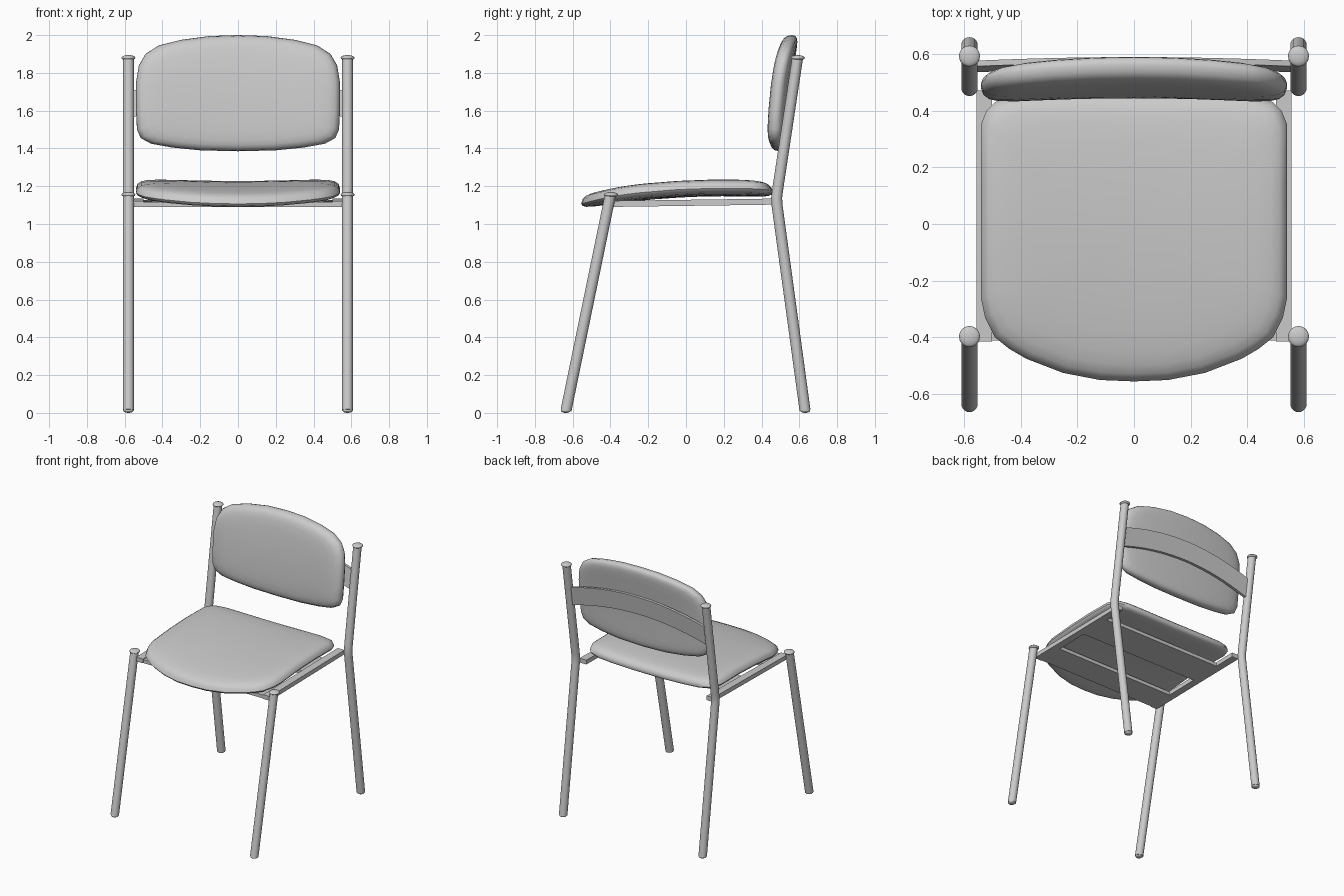
import bpy, bmesh, math
from mathutils import Vector

cube = bpy.data.objects.get("Cube")
if cube:
    bpy.data.objects.remove(cube, do_unlink=True)

grey = bpy.data.materials.new("light grey")
grey.use_nodes = True
grey.diffuse_color = (0.6, 0.6, 0.6, 1)
grey.node_tree.nodes["Principled BSDF"].inputs["Base Color"].default_value = (0.6, 0.6, 0.6, 1)


def finish(name, bm, smooth_angle=None):
    bmesh.ops.recalc_face_normals(bm, faces=bm.faces[:])
    mesh = bpy.data.meshes.new(name)
    bm.to_mesh(mesh)
    bm.free()
    mesh.materials.append(grey)
    obj = bpy.data.objects.new(name, mesh)
    bpy.context.collection.objects.link(obj)
    if smooth_angle:
        bpy.ops.object.select_all(action='DESELECT')
        obj.select_set(True)
        bpy.context.view_layer.objects.active = obj
        bpy.ops.object.shade_smooth_by_angle(angle=math.radians(smooth_angle))
    return obj


def bridge(bm, a, b):
    for i in range(len(a)):
        j = (i + 1) % len(a)
        bm.faces.new((a[i], a[j], b[j], b[i]))


def cushion(name, half, centre, warp):
    """Pad lofted from scaled copies of a mirrored outline; warp(a, b, h) bends it."""
    outline = half + [(-a, b) for a, b in half[-2:0:-1]]
    rim = [(1, 0), (0.985, 0.45), (0.95, 0.72), (0.89, 0.88), (0.8, 0.96)]
    inner = [(s, 1) for s in (0.65, 0.45, 0.25)]
    top = rim + inner
    layers = [(s, -h) for s, h in reversed(top[1:])] + top
    bm = bmesh.new()
    rings = [[bm.verts.new(warp(a * s, centre + (b - centre) * s, h)) for a, b in outline]
             for s, h in layers]
    for lower, upper in zip(rings, rings[1:]):
        bridge(bm, lower, upper)
    for ring, h in ((rings[0], -1), (rings[-1], 1)):
        mid = bm.verts.new(warp(0, centre, h))
        for i in range(len(ring)):
            bm.faces.new((ring[i - 1], ring[i], mid))
    return finish(name, bm, 50)


def tube(name, points, radius, sides=20):
    """Round tube with mitred bends in the plane of constant x."""
    pts = [Vector(p) for p in points]
    bm = bmesh.new()
    rings = []
    for i, p in enumerate(pts):
        d = (pts[min(i + 1, len(pts) - 1)] - pts[max(i - 1, 0)]).normalized()
        side = Vector((1, 0, 0))
        other = d.cross(side)
        rings.append([bm.verts.new(p + radius * (math.cos(t) * side + math.sin(t) * other))
                      for t in (2 * math.pi * k / sides for k in range(sides))])
    for a, b in zip(rings, rings[1:]):
        bridge(bm, a, b)
    bm.faces.new(rings[0])
    bm.faces.new(rings[-1])
    return finish(name, bm, 40)


def button(name, loc, radius, height):
    bm = bmesh.new()
    bmesh.ops.create_uvsphere(bm, u_segments=20, v_segments=10, radius=1)
    bmesh.ops.scale(bm, vec=(radius, radius, height), verts=bm.verts)
    bmesh.ops.translate(bm, vec=loc, verts=bm.verts)
    return finish(name, bm, 60)


def bar(name, x0, x1, y0, y1, thick=0.032):
    """Flat bar following the slight slope of the seat frame."""
    bm = bmesh.new()
    bmesh.ops.create_cube(bm, size=1)
    for v in bm.verts:
        y = y1 if v.co.y > 0 else y0
        v.co = (x1 if v.co.x > 0 else x0, y,
                1.096 + 0.014 * y + (thick if v.co.z > 0 else 0))
    return finish(name, bm)


# Seat pad
seat_half = [(0, .46), (.15, .46), (.3, .457), (.42, .45), (.49, .43), (.52, .40), (.54, .35),
             (.54, .15), (.54, -.05), (.54, -.26), (.525, -.33), (.49, -.40), (.44, -.44),
             (.38, -.475), (.25, -.525), (.12, -.55), (0, -.555)]
cushion("seat_pad", seat_half, -0.03,
        lambda a, b, h: (a, b, 1.175 - 0.12 * (b - 0.2) ** 2 + 0.05 * a * a
                         + h * (0.053 if h > 0 else 0.028)))

# Backrest pad
back_half = [(0, 2), (.15, 1.995), (.3, 1.975), (.42, 1.945), (.49, 1.90), (.525, 1.84),
             (.54, 1.75), (.54, 1.6), (.535, 1.5), (.515, 1.455), (.46, 1.425),
             (.35, 1.405), (.2, 1.39), (0, 1.385)]
cushion("backrest_pad", back_half, 1.68,
        lambda a, b, h: (a, 0.497 + 0.18 * (b - 1.4) ** 2 - 0.08 * a * a
                         - h * (0.055 if h > 0 else 0.04), b))

# Legs, caps, feet and side rails
for side, s in (("left", 1), ("right", -1)):
    x = 0.58 * s
    tube(side + "_front_leg", [(x, -.635, .014), (x, -.40, 1.155)], 0.029)
    tube(side + "_back_leg", [(x, .63, .014), (x, .482, 1.10), (x, .48, 1.14), (x, .485, 1.18),
                              (x, .59, 1.875)], 0.029)
    button(side + "_front_cap", (x, -.397, 1.155), 0.037, 0.014)
    button(side + "_back_cap", (x, .592, 1.88), 0.037, 0.014)
    button(side + "_front_foot", (x, -.636, .013), 0.027, 0.013)
    button(side + "_back_foot", (x, .631, .013), 0.027, 0.013)
    inner, outer = 0.5 * s, 0.556 * s
    bar(side + "_seat_rail", min(inner, outer), max(inner, outer), -.415, .47)

# Slats beneath the seat
bar("rear_slat", -.5, .5, .05, .30, 0.026)
bar("front_slat", -.5, .5, -.41, -.21, 0.026)

# Arched band behind the backrest
bm = bmesh.new()
rings = []
steps = 20
for i in range(steps + 1):
    t = 2 * i / steps - 1
    rise = 0.09 * (1 - t * t)
    ring = []
    for dz, dy in ((-.07, -.01), (.07, -.01), (.07, .01), (-.07, .01)):
        z = 1.63 + rise + dz
        ring.append(bm.verts.new((0.575 * t, 0.481 + 0.15 * (z - 1.14) + dy, z)))
    rings.append(ring)
for a, b in zip(rings, rings[1:]):
    bridge(bm, a, b)
bm.faces.new(rings[0])
bm.faces.new(rings[-1])
finish("backrest_band", bm, 30)
